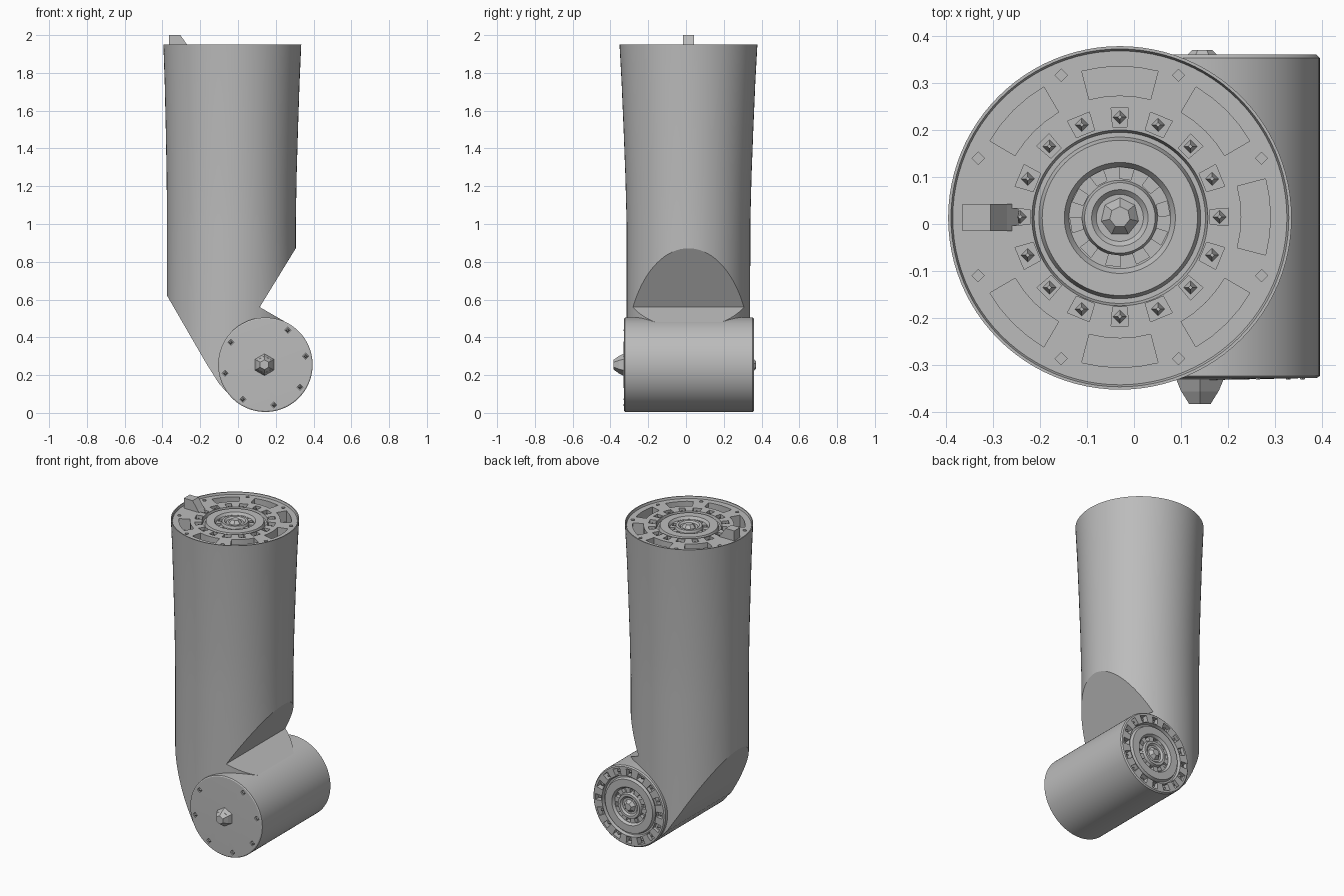
import bpy, bmesh, math
from math import sin, cos, radians, tau
from mathutils import Matrix, Vector

cube = bpy.data.objects.get("Cube")
if cube:
    bpy.data.objects.remove(cube, do_unlink=True)

grey = bpy.data.materials.new("machined_grey")
grey.use_nodes = True
grey.diffuse_color = (0.5, 0.5, 0.5, 1)
grey.node_tree.nodes["Principled BSDF"].inputs["Base Color"].default_value = (0.5, 0.5, 0.5, 1)


def make(name, bm, matrix=Matrix()):
    bmesh.ops.recalc_face_normals(bm, faces=bm.faces)
    bm.transform(matrix)
    mesh = bpy.data.meshes.new(name)
    bm.to_mesh(mesh)
    bm.free()
    mesh.materials.append(grey)
    obj = bpy.data.objects.new(name, mesh)
    bpy.context.collection.objects.link(obj)
    return obj


def activate(obj):
    bpy.ops.object.select_all(action='DESELECT')
    obj.select_set(True)
    bpy.context.view_layer.objects.active = obj


def smooth(obj, angle=15):
    activate(obj)
    bpy.ops.object.shade_smooth_by_angle(angle=radians(angle))


def cut(obj, cutter, operation):
    cutter.hide_render = True
    mod = obj.modifiers.new("cut", 'BOOLEAN')
    mod.operation, mod.solver, mod.object = operation, 'EXACT', cutter
    activate(obj)
    bpy.ops.object.modifier_apply(modifier=mod.name)
    bpy.data.objects.remove(cutter, do_unlink=True)


def lathe(profile, steps=96):
    bm = bmesh.new()
    verts = [bm.verts.new((r, 0, z)) for r, z in profile]
    edges = [bm.edges.new(pair) for pair in zip(verts, verts[1:])]
    bmesh.ops.spin(bm, geom=verts + edges, cent=(0, 0, 0), axis=(0, 0, 1),
                   angle=tau, steps=steps, use_duplicate=False)
    bmesh.ops.remove_doubles(bm, verts=bm.verts, dist=0.0002)
    return bm


def prism(bm, points, low, high):
    face = bm.faces.new([bm.verts.new((x, y, low)) for x, y in points])
    new = bmesh.ops.extrude_face_region(bm, geom=[face])["geom"]
    bmesh.ops.translate(bm, vec=(0, 0, high - low),
                        verts=[v for v in new if isinstance(v, bmesh.types.BMVert)])


def polar(r, a):
    return r * cos(a), r * sin(a)


def sector(bm, r1, r2, degrees, half_width, depth, z=0, steps=4):
    """Curved slot centred on an angle, cut down from the height z."""
    mid, half = radians(degrees), half_width / ((r1 + r2) / 2)
    arc = [mid - half + 2 * half * i / steps for i in range(steps + 1)]
    points = [polar(r2, a) for a in arc] + [polar(r1, a) for a in reversed(arc)]
    prism(bm, points, z - depth, z + 0.03)


def diamond(bm, r, degrees, size, low, high):
    cx, cy = polar(r, radians(degrees))
    prism(bm, [(cx + dx * size, cy + dy * size)
               for dx, dy in ((1, 0), (0, 1), (-1, 0), (0, -1))], low, high)


def bearing_holes(bm, z=0):
    """Outer ring of sixteen pockets and inner ring of ten."""
    for i in range(16):
        sector(bm, 0.192, 0.232, i * 22.5, 0.023 if i % 2 else 0.017, 0.035, z, 1)
    for i in range(10):
        sector(bm, 0.082, 0.106, i * 36 + 10, 0.014, 0.04, z, 1)


def bearing_studs(name, matrix):
    """Small faceted pins in the pockets and the hub in the middle."""
    bm = bmesh.new()
    for i in range(16):
        x, y = polar(0.212, radians(i * 22.5))
        bmesh.ops.create_cone(bm, segments=4, radius1=0.015, radius2=0.004, depth=0.03,
                              matrix=Matrix.Translation((x, y, -0.022)))
    bmesh.ops.create_cone(bm, cap_ends=True, segments=7, radius1=0.05, radius2=0.022,
                          depth=0.03, matrix=Matrix.Translation((0, 0, -0.005)))
    make(name, bm, matrix)


def bearing_profile(z):
    face = [(0, -0.01), (0.05, -0.01), (0.06, 0), (0.075, 0), (0.08, -0.015),
            (0.108, -0.015), (0.118, 0), (0.165, 0), (0.172, -0.02), (0.182, -0.02),
            (0.187, 0)]
    return [(r, z + dz) for r, dz in face]


TOP = 1.937
HUB = Vector((0.145, 0.255))
R = 0.25

# Upper arm tube: flared towards the rim and slightly flattened lower down
bm = lathe(bearing_profile(TOP) + [(0.355, TOP), (0.359, 1.95), (0.365, 1.95), (0.357, 1.75),
           (0.35, 1.5), (0.344, 1.25), (0.341, 1.0), (0.34, 0.0), (0, 0)])
for v in bm.verts:
    t = min(max((1.95 - v.co.z) / 0.95, 0), 1)
    v.co.y *= 1 - 0.04 * t
    v.co.x -= 0.005 * t
arm = make("upper_arm", bm, Matrix.Translation((-0.03, 0.013, 0)))

# Side outline of the arm: sloped elbow at left, notch at right, round bottom
arc = [HUB + (R - 0.001) * Vector((cos(radians(a)), sin(radians(a))))
       for a in range(225, 421, 5)]
outline = [(-0.6, 2.1), (-0.6, 1.02), (-0.375, 0.62), (-0.17, 0.265), (-0.1, 0.154)]
outline += [tuple(p) for p in arc]
outline += [(0.115, 0.56), (0.305, 0.87), (0.6, 1.35), (0.6, 2.1)]
bm = bmesh.new()
prism(bm, outline, -0.6, 0.6)
cut(arm, make("outline_cutter", bm, Matrix.Rotation(radians(90), 4, 'X')), 'INTERSECT')

# Slots and holes in the top flange
flange = Matrix.Translation((-0.03, 0.015, TOP))
bm = bmesh.new()
bearing_holes(bm)
for i in range(8):
    if i != 4:
        sector(bm, 0.258, 0.32, i * 45, 0.074, 0.07)
    diamond(bm, 0.326, 22.5 + i * 45, 0.013, -0.03, 0.03)
cut(arm, make("flange_cutter", bm, flange), 'DIFFERENCE')
smooth(arm)
bearing_studs("top_bearing_pins", flange)

# Locating tab on the top flange
bm = bmesh.new()
prism(bm, [(-0.365, 1.92), (-0.365, 2.0), (-0.305, 2.0), (-0.27, 1.95), (-0.245, 1.92)],
      -0.043, 0.015)
make("locating_tab", bm, Matrix.Rotation(radians(90), 4, 'X'))

# Cross housing: bearing at the back, plain cap at the front
bm = lathe(bearing_profile(0.345) + [(0.243, 0.345), (R, 0.338), (R, -0.338),
                                     (0.244, -0.342), (0, -0.347)])
axle = Matrix.Translation((HUB.x, 0.015, HUB.y)) @ Matrix.Rotation(radians(-90), 4, 'X')
housing = make("cross_housing", bm, axle)
bm = bmesh.new()
bearing_holes(bm, 0.345)
for i in range(8):
    if i != 2:
        diamond(bm, 0.218, -(12 + i * 45), 0.016, -0.4, -0.325)
cut(housing, make("housing_cutter", bm, axle), 'DIFFERENCE')
smooth(housing)
bearing_studs("back_bearing_pins", axle @ Matrix.Translation((0, 0, 0.345)))

# Faceted pins set in the cap holes, and the central knob
front = Matrix.Translation((HUB.x, -0.329, HUB.y)) @ Matrix.Rotation(radians(90), 4, 'X')
bm = bmesh.new()
for i in range(8):
    if i != 2:
        x, y = polar(0.218, radians(12 + i * 45))
        bmesh.ops.create_cone(bm, segments=4, radius1=0.012, radius2=0.004, depth=0.016,
                              matrix=Matrix.Translation((x, y, -0.006)))
make("cap_pins", bm, front)
bm = bmesh.new()
bmesh.ops.create_cone(bm, cap_ends=True, segments=6, radius1=0.06, radius2=0.046, depth=0.03,
                      matrix=Matrix.Translation((-0.005, 0, 0.012)))
bmesh.ops.create_cone(bm, cap_ends=True, segments=6, radius1=0.046, radius2=0.026, depth=0.028,
                      matrix=Matrix.Translation((-0.005, 0, 0.04)))
make("cap_knob", bm, front)
